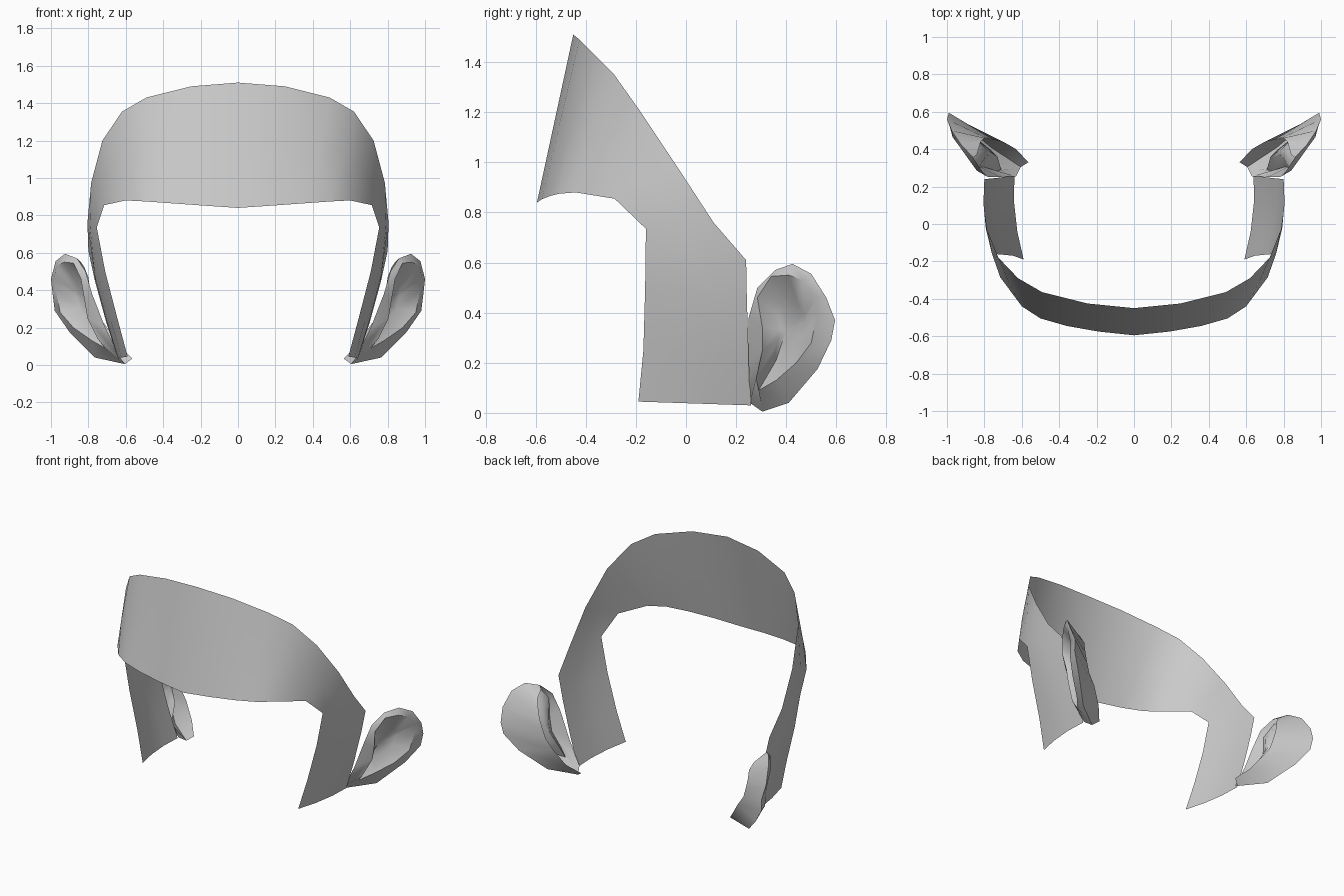
import bpy, bmesh, math
from mathutils import Vector

if "Cube" in bpy.data.objects:
    bpy.data.objects.remove(bpy.data.objects["Cube"])


def add_strip(bm, a, b, closed=False):
    # quads between two vertex rows of equal length
    n = len(a)
    for i in range(n if closed else n - 1):
        j = (i + 1) % n
        bm.faces.new((a[i], a[j], b[j], b[i]))


def verts(bm, pts):
    return [bm.verts.new(p) for p in pts]


def finish(name, bm):
    bmesh.ops.recalc_face_normals(bm, faces=bm.faces)
    # make the sheet face outwards
    far = max(bm.faces, key=lambda f: f.calc_center_median().xy.length)
    c = far.calc_center_median()
    if far.normal.dot(Vector((c.x, c.y, 0))) < 0:
        bmesh.ops.reverse_faces(bm, faces=bm.faces)
    me = bpy.data.meshes.new(name)
    bm.to_mesh(me)
    bm.free()
    ob = bpy.data.objects.new(name, me)
    bpy.context.collection.objects.link(ob)
    bpy.ops.object.select_all(action='DESELECT')
    ob.select_set(True)
    bpy.context.view_layer.objects.active = ob
    bpy.ops.object.shade_smooth_by_angle(angle=math.radians(50))
    mir = ob.modifiers.new("mirror", 'MIRROR')
    mir.use_clip = True
    return ob


# Forehead band and side panel (right half)
upper = [(0, -.45, 1.51), (.25, -.425, 1.49), (.49, -.365, 1.43), (.62, -.29, 1.355),
         (.725, -.18, 1.2), (.785, -.03, .975), (.805, .11, .76)]
lower = [(0, -.595, .84), (.19, -.575, .853), (.36, -.545, .865), (.5, -.505, .875),
         (.6, -.44, .88), (.715, -.285, .855), (.755, -.16, .735)]
bm = bmesh.new()
u, l = verts(bm, upper), verts(bm, lower)
mid = verts(bm, [Vector(p).lerp(Vector(q), .5) + Vector((.012 * i / 6, 0, 0))
                 for i, (p, q) in enumerate(zip(upper, lower))])
add_strip(bm, u, mid)
add_strip(bm, mid, l)
top = [l[6], mid[6], u[6], bm.verts.new((.8, .24, .61))]
for front, back in (((.71, -.163, .5), (.765, .243, .45)),
                    ((.645, -.17, .25), (.705, .25, .23)),
                    ((.59, -.19, .045), (.64, .26, .03))):
    f, b = Vector(front), Vector(back)
    row = verts(bm, [f.lerp(b, t) + Vector((.02 * math.sin(math.pi * t), 0, 0))
                     for t in (0, .33, .67, 1)])
    add_strip(bm, top, row)
    top = row
finish("head_band", bm)

# Ear: outer rim, inner fold, bowl and back shell
rim = [(.78, .25, .38), (.815, .285, .5), (.86, .355, .57), (.925, .425, .595),
       (.975, .5, .555), (1, .56, .46), (.99, .595, .37), (.98, .58, .29),
       (.9, .525, .175), (.765, .41, .04), (.605, .305, .005), (.63, .255, .04),
       (.71, .25, .2)]
fold = [(.82, .305, .34), (.84, .285, .46), (.88, .34, .545), (.93, .41, .55),
        (.97, .465, .53), (.985, .52, .46), (.975, .525, .4), (.95, .5, .28),
        (.88, .44, .2), (.78, .36, .13), (.71, .29, .09), (.75, .28, .14),
        (.805, .305, .25)]
shell = [(.84, .37, .55), (.82, .44, .52), (.8, .46, .47), (.79, .46, .4),
         (.77, .455, .33), (.75, .45, .27), (.7, .44, .2), (.63, .4, .1),
         (.565, .33, .035)]
centre = Vector((.79, .4, .33))
bm = bmesh.new()
r, f = verts(bm, rim), verts(bm, fold)
bowl = verts(bm, [Vector(p).lerp(centre, .5) + Vector((-.02, .015, 0)) for p in fold])
add_strip(bm, r, f, True)
add_strip(bm, f, bowl, True)
hub = bm.verts.new(centre)
for i in range(len(bowl)):
    bm.faces.new((bowl[i], bowl[(i + 1) % len(bowl)], hub))
add_strip(bm, r[2:11], verts(bm, shell))
finish("ear", bm)
